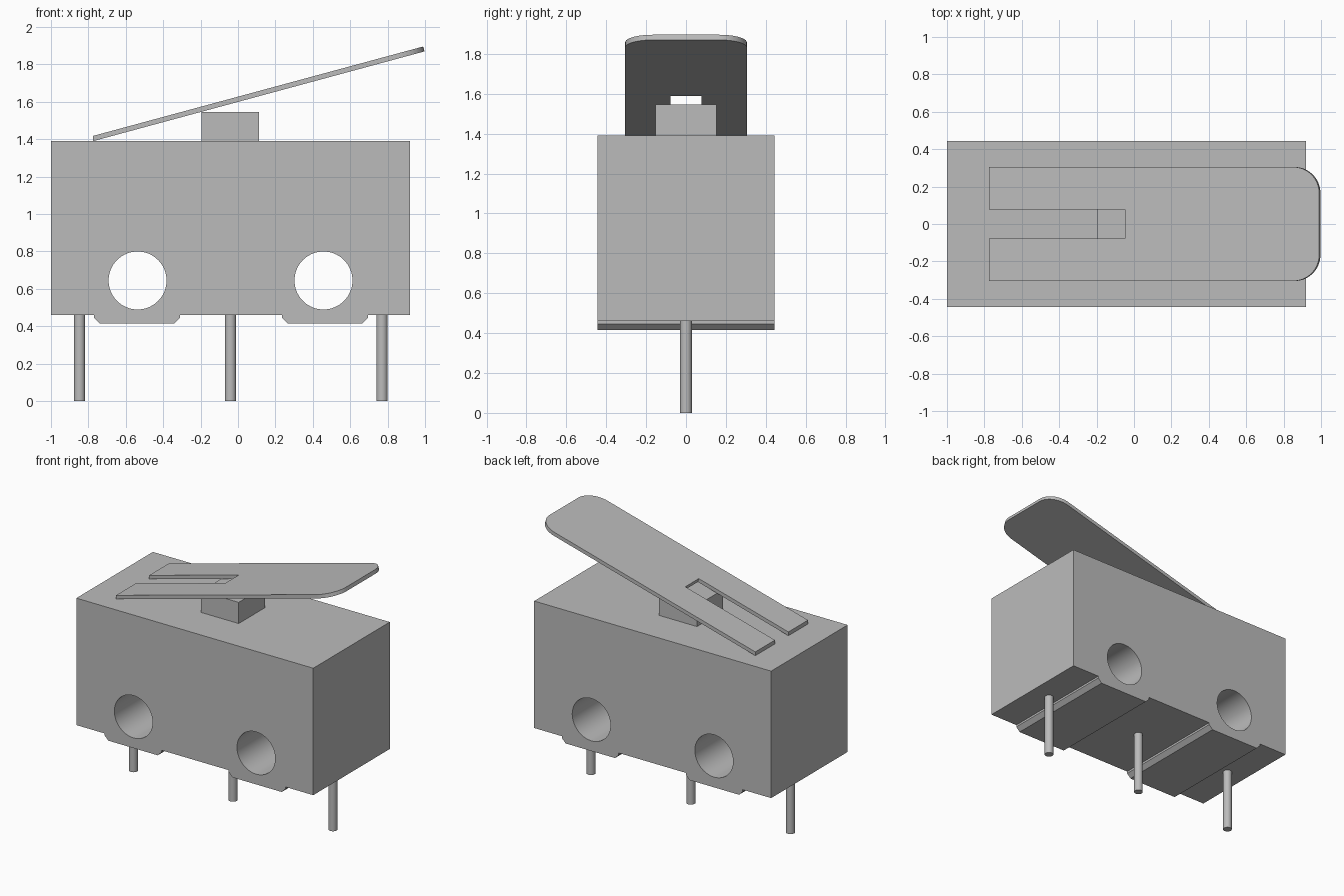
import bpy, bmesh, math
from mathutils import Vector

if "Cube" in bpy.data.objects:
    bpy.data.objects.remove(bpy.data.objects["Cube"], do_unlink=True)

grey = bpy.data.materials.new("plain grey")
grey.use_nodes = True
grey.diffuse_color = (0.5, 0.5, 0.5, 1)
grey.node_tree.nodes["Principled BSDF"].inputs["Base Color"].default_value = (0.5, 0.5, 0.5, 1)


def loft(name, start, end):
    """Solid between two matching outlines."""
    bm = bmesh.new()
    a = [bm.verts.new(p) for p in start]
    b = [bm.verts.new(p) for p in end]
    bm.faces.new(a)
    bm.faces.new(b[::-1])
    for i in range(len(a)):
        j = (i + 1) % len(a)
        bm.faces.new((a[i], b[i], b[j], a[j]))
    bmesh.ops.recalc_face_normals(bm, faces=bm.faces)
    mesh = bpy.data.meshes.new(name)
    bm.to_mesh(mesh)
    bm.free()
    obj = bpy.data.objects.new(name, mesh)
    bpy.context.collection.objects.link(obj)
    mesh.materials.append(grey)
    return obj


def prism(name, outline, half_depth):
    """Front outline in x and z, extruded along y."""
    return loft(name, [(x, -half_depth, z) for x, z in outline],
                [(x, half_depth, z) for x, z in outline])


def cylinder(name, x, z, radius, length, sides, rotation=(0, 0, 0)):
    bpy.ops.mesh.primitive_cylinder_add(vertices=sides, radius=radius, depth=length,
                                        location=(x, 0, z), rotation=rotation)
    obj = bpy.context.object
    obj.name = name
    obj.data.materials.append(grey)
    return obj


def smooth(obj):
    bpy.ops.object.select_all(action='DESELECT')
    obj.select_set(True)
    bpy.context.view_layer.objects.active = obj
    bpy.ops.object.shade_smooth_by_angle(angle=math.radians(30))


# Housing with two chamfered feet along its underside
BASE, FOOT, CHAMFER, TOP = 0.46, 0.415, 0.03, 1.39
outline = [(-1, TOP), (-1, BASE)]
for left, right in ((-0.77, -0.31), (0.235, 0.695)):
    outline += [(left, BASE), (left, FOOT + CHAMFER), (left + CHAMFER, FOOT),
                (right - CHAMFER, FOOT), (right, FOOT + CHAMFER), (right, BASE)]
outline += [(0.92, BASE), (0.92, TOP)]
housing = prism("housing", outline, 0.443)

# Mounting holes
for x in (-0.537, 0.457):
    cutter = cylinder("hole_cutter", x, 0.645, 0.155, 2, 64, (math.pi / 2, 0, 0))
    cut = housing.modifiers.new("mounting_hole", 'BOOLEAN')
    cut.operation = 'DIFFERENCE'
    cut.solver = 'EXACT'
    cut.object = cutter
    bpy.context.view_layer.objects.active = housing
    bpy.ops.object.modifier_apply(modifier=cut.name)
    bpy.data.objects.remove(cutter, do_unlink=True)
smooth(housing)

# Plunger
prism("plunger", [(-0.195, TOP), (0.112, TOP), (0.112, 1.545), (-0.195, 1.545)], 0.152)

# Terminal pins
for name, x in (("left_pin", 0.77), ("middle_pin", -0.04), ("right_pin", -0.847)):
    smooth(cylinder(name, x, 0.235, 0.03, 0.47, 32))

# Sloping forked lever with a rounded free end
ROOT, TIP, HALF, SLOT, R = -0.775, 0.997, 0.305, 0.078, 0.14
angle = math.radians(15.15)
arc = [(TIP - R + R * math.sin(t), HALF - R + R * math.cos(t))
       for t in (math.pi / 2 * i / 16 for i in range(17))]
half = [(-0.042, SLOT), (ROOT, SLOT), (ROOT, HALF)] + arc
plan = half + [(x, -y) for x, y in reversed(half)]
under = [Vector((x, y, TOP + (x - ROOT) * math.tan(angle))) for x, y in plan]
THICK = 0.027
upright = Vector((0, 0, THICK / math.cos(angle)))
normal = Vector((-math.sin(angle), 0, math.cos(angle))) * THICK
over = [p + (upright if p.x < ROOT + 0.001 else normal) for p in under]
smooth(loft("lever", under, over))
